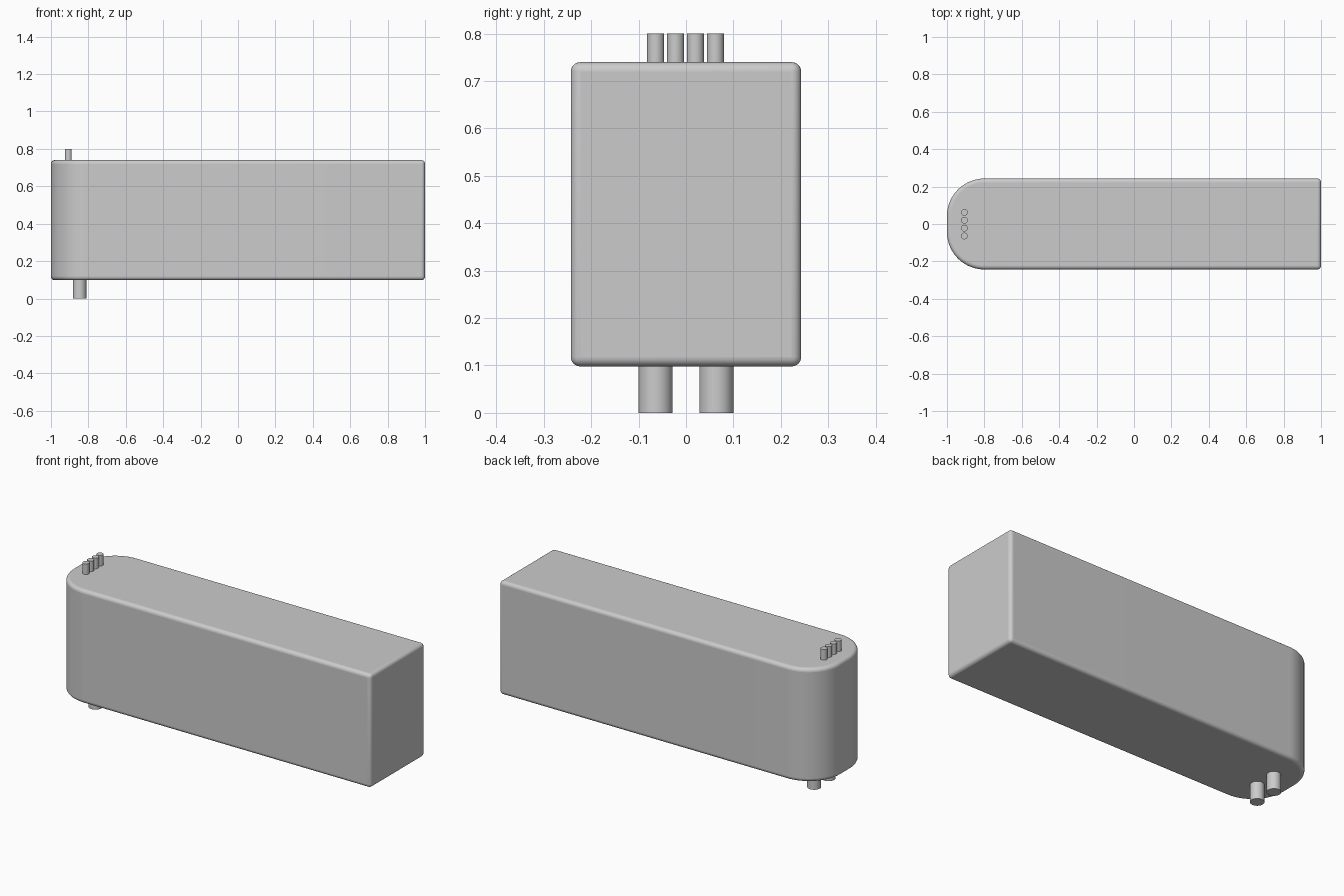
import bpy, bmesh
from math import radians

cube = bpy.data.objects.get("Cube")
if cube:
    bpy.data.objects.remove(cube, do_unlink=True)

grey = bpy.data.materials.new("plain grey")
grey.use_nodes = True
colour = (0.6, 0.6, 0.6, 1)
grey.diffuse_color = colour
grey.node_tree.nodes["Principled BSDF"].inputs["Base Color"].default_value = colour

BOTTOM, TOP, HALF_WIDTH = 0.098, 0.74, 0.243


def finish(obj, name):
    obj.name = name
    obj.data.materials.append(grey)
    bpy.ops.object.select_all(action="DESELECT")
    obj.select_set(True)
    bpy.context.view_layer.objects.active = obj
    bpy.ops.object.shade_smooth_by_angle(angle=radians(35))


def pin(name, x, y, z0, z1, radius):
    bpy.ops.mesh.primitive_cylinder_add(
        vertices=32, radius=radius, depth=z1 - z0, location=(x, y, (z0 + z1) / 2))
    finish(bpy.context.object, name)


# Housing: a block with one end widely rounded
mesh = bpy.data.meshes.new("housing")
bm = bmesh.new()
bmesh.ops.create_cube(bm, size=1)
for v in bm.verts:
    v.co.x *= 2
    v.co.y *= 2 * HALF_WIDTH
    v.co.z = TOP if v.co.z > 0 else BOTTOM
end_edges = [e for e in bm.edges if all(v.co.x < 0 for v in e.verts)
             and abs(e.verts[0].co.z - e.verts[1].co.z) > 0.1]
bmesh.ops.bevel(bm, geom=end_edges, offset=0.2, segments=20,
                profile=0.5, affect="EDGES")
bm.to_mesh(mesh)
bm.free()
housing = bpy.data.objects.new("housing", mesh)
bpy.context.collection.objects.link(housing)

# Small fillet on every remaining sharp edge
fillet = housing.modifiers.new("fillet", "BEVEL")
fillet.width = 0.02
fillet.segments = 6
fillet.limit_method = "ANGLE"
fillet.angle_limit = radians(40)
finish(housing, "housing")

# Row of four thin pins on top
for i in range(4):
    pin(f"top_pin_{i + 1}", -0.907, -0.064 + i * 0.042, TOP - 0.01, 0.80, 0.018)

# Pair of thicker pins underneath
for side, sign in (("left", 1), ("right", -1)):
    pin(f"{side}_bottom_pin", -0.847, sign * 0.064, 0, BOTTOM + 0.01, 0.036)
